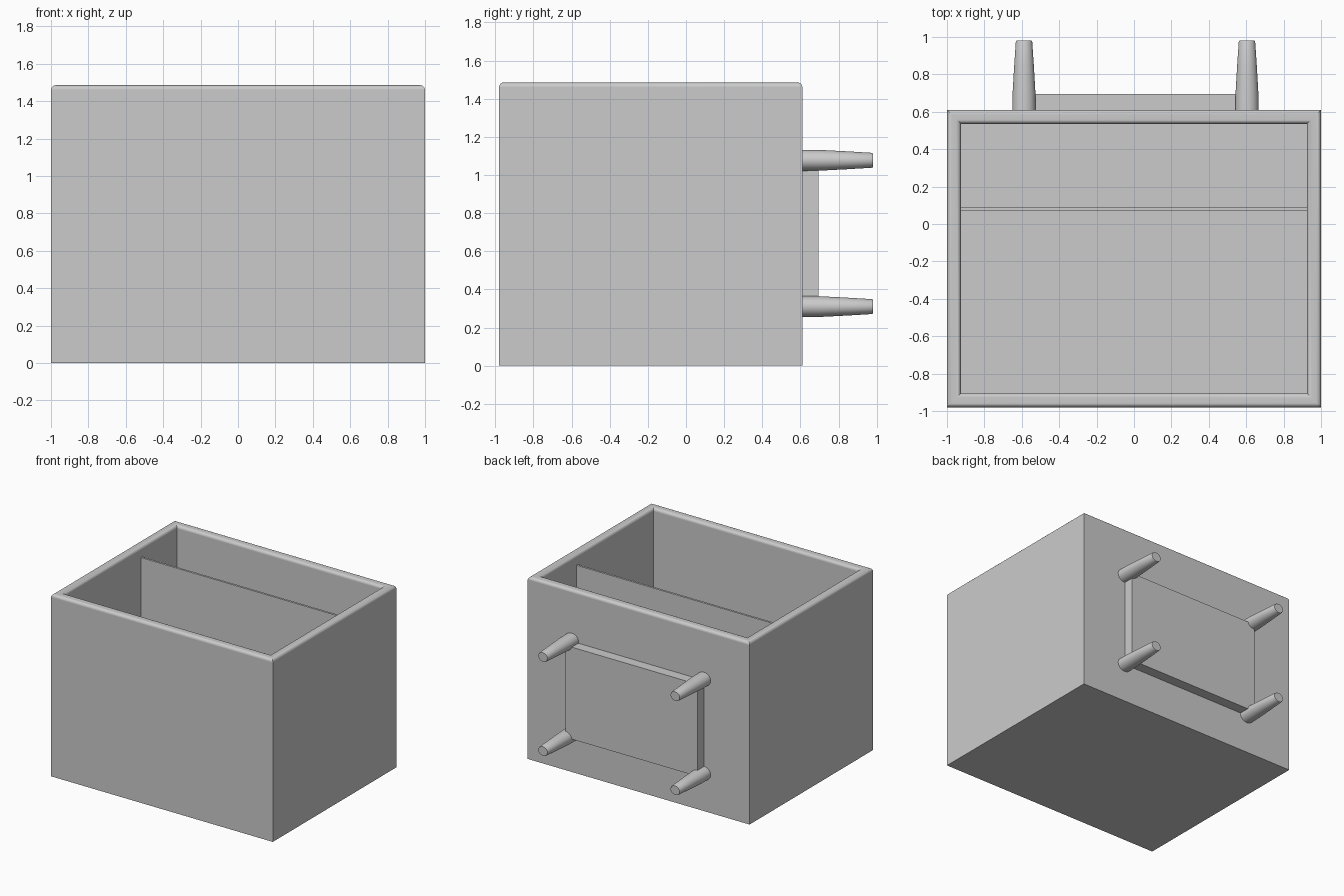
import bpy, bmesh, math
from mathutils import Matrix, Vector

cube = bpy.data.objects.get("Cube")
if cube:
    bpy.data.objects.remove(cube, do_unlink=True)

COLOUR = (0.6, 0.6, 0.6, 1)
grey = bpy.data.materials.new("plain grey")
grey.use_nodes = True
grey.diffuse_color = COLOUR
grey.node_tree.nodes["Principled BSDF"].inputs["Base Color"].default_value = COLOUR

WALL = 0.075
HEIGHT = 1.485
FRONT, BACK = -0.98, 0.61


def add_box(bm, low, high):
    low, high = Vector(low), Vector(high)
    size = high - low
    matrix = Matrix.Translation((low + high) / 2) @ Matrix.Diagonal((*size, 1))
    bmesh.ops.create_cube(bm, size=1, matrix=matrix)


def loft(bm, loops):
    """Skin a list of closed point loops and cap both ends."""
    rings = [[bm.verts.new(p) for p in loop] for loop in loops]
    for near, far in zip(rings, rings[1:]):
        for i in range(len(near)):
            j = (i + 1) % len(near)
            bm.faces.new((near[i], near[j], far[j], far[i]))
    bm.faces.new(rings[0])
    bm.faces.new(rings[-1])


def finish(name, bm, smooth=False):
    bmesh.ops.recalc_face_normals(bm, faces=bm.faces)
    mesh = bpy.data.meshes.new(name)
    bm.to_mesh(mesh)
    bm.free()
    obj = bpy.data.objects.new(name, mesh)
    bpy.context.collection.objects.link(obj)
    mesh.materials.append(grey)
    if smooth:
        bpy.ops.object.select_all(action='DESELECT')
        obj.select_set(True)
        bpy.context.view_layer.objects.active = obj
        bpy.ops.object.shade_smooth_by_angle(angle=math.radians(35))
    return obj


def rectangle(inset, z):
    x, front, back = 1 - inset, FRONT + inset, BACK - inset
    return [(-x, front, z), (x, front, z), (x, back, z), (-x, back, z)]


# Hollow cabinet: outside wall, rim, inside wall and floor
bm = bmesh.new()
loft(bm, [rectangle(0, 0), rectangle(0, HEIGHT), rectangle(WALL, HEIGHT), rectangle(WALL, WALL)])


def on_rim(edge):
    a, b = (v.co for v in edge.verts)
    along_axis = abs(a.x - b.x) < 0.001 or abs(a.y - b.y) < 0.001
    return along_axis and min(a.z, b.z) > HEIGHT - 0.001


# Rounded rim
rim = [e for e in bm.edges if on_rim(e)]
bmesh.ops.bevel(bm, geom=rim, offset=0.025, segments=5, profile=0.5, affect='EDGES')
body = finish("cabinet_body", bm, smooth=True)
weighted = body.modifiers.new("flat walls", 'WEIGHTED_NORMAL')
weighted.keep_sharp = True

# Thin divider, set slightly below the rim
bm = bmesh.new()
add_box(bm, (WALL - 1, 0.073, WALL), (1 - WALL, 0.09, 1.4))
finish("shelf", bm)

# Raised block between the legs
bm = bmesh.new()
add_box(bm, (-0.59, BACK - 0.01, 0.315), (0.6, 0.694, 1.065))
finish("base_plinth", bm)

# Tapered legs, slightly oval: (distance along y, radius)
profile = [(BACK - 0.01, 0.062), (0.7, 0.061), (0.84, 0.053), (0.973, 0.044), (0.98, 0.041)]
SIDES = 32
angles = [math.tau * i / SIDES for i in range(SIDES)]
for side, x in (("right", -0.588), ("left", 0.604)):
    for level, z in (("lower", 0.31), ("upper", 1.077)):
        bm = bmesh.new()
        loft(bm, [[(x + r * math.cos(a), y, z + 0.89 * r * math.sin(a)) for a in angles]
                  for y, r in profile])
        finish(f"{level}_{side}_leg", bm, smooth=True)
